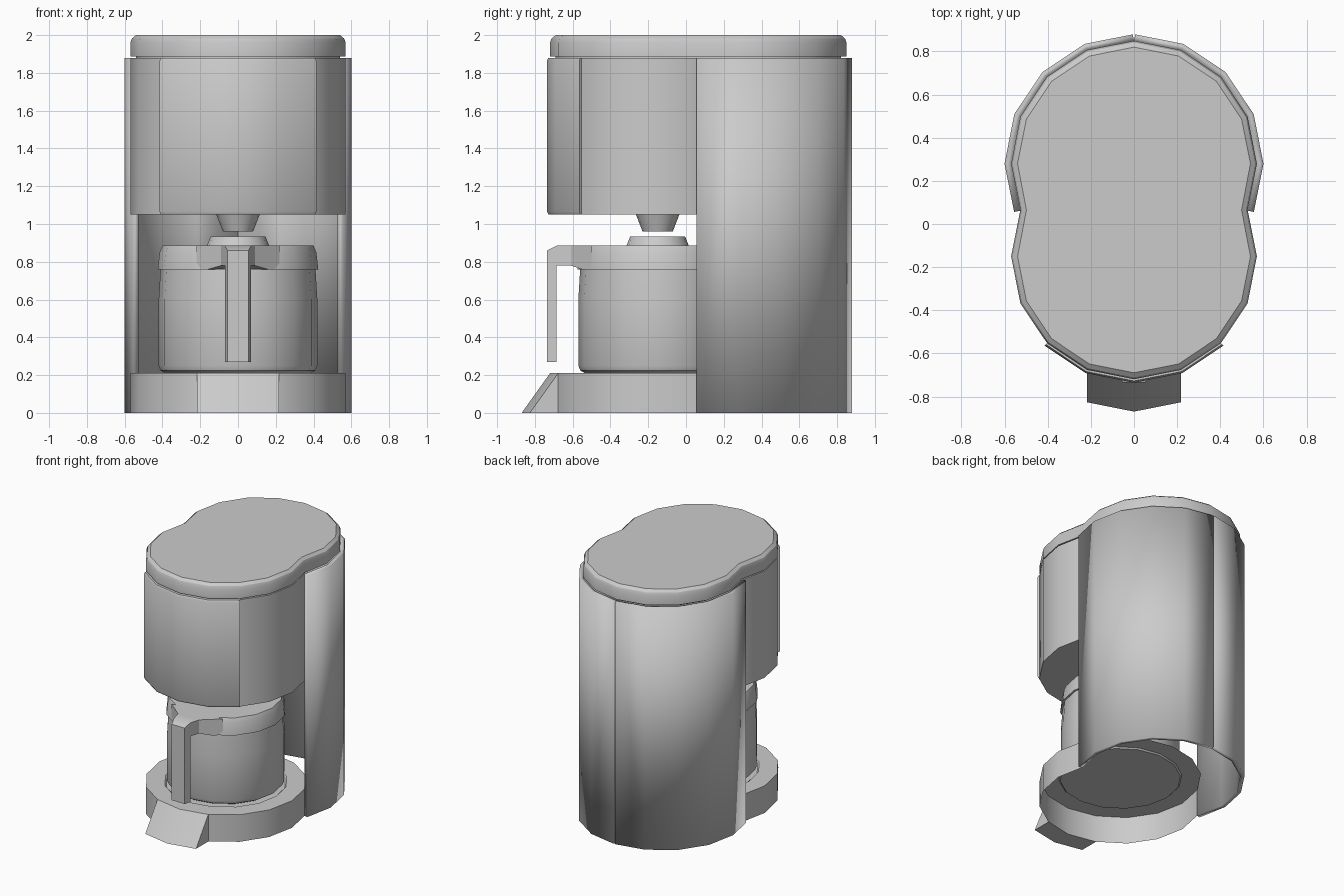
import bpy, bmesh
from math import sin, cos, radians

if "Cube" in bpy.data.objects:
    bpy.data.objects.remove(bpy.data.objects["Cube"])

FRONT, BACK, R = -0.15, 0.28, 0.57   # centres (y) and radius of the two 16-sided lobes


def finish(name, bm):
    bmesh.ops.remove_doubles(bm, verts=bm.verts, dist=0.0005)
    bmesh.ops.recalc_face_normals(bm, faces=bm.faces)
    me = bpy.data.meshes.new(name)
    bm.to_mesh(me)
    bm.free()
    ob = bpy.data.objects.new(name, me)
    bpy.context.collection.objects.link(ob)
    bpy.ops.object.select_all(action='DESELECT')
    ob.select_set(True)
    bpy.context.view_layer.objects.active = ob
    bpy.ops.object.shade_smooth_by_angle(angle=radians(30))
    return ob


def loft(bm, rings, closed=True, cap_start=True, cap_end=True):
    vs = [[bm.verts.new(p) for p in ring] for ring in rings]
    n = len(vs[0])
    for a, b in zip(vs, vs[1:]):
        for i in range(n if closed else n - 1):
            j = (i + 1) % n
            bm.faces.new((a[i], a[j], b[j], b[i]))
    if cap_start:
        bm.faces.new(vs[0])
    if cap_end:
        bm.faces.new(vs[-1])


def solid(name, rings, **kw):
    bm = bmesh.new()
    loft(bm, rings, **kw)
    return finish(name, bm)


def arc(r, z, first=0, last=15, cy=FRONT):
    """Points on a 16-sided circle, from step first to step last."""
    return [(r * cos(radians(22.5 * i)), cy + r * sin(radians(22.5 * i)), z)
            for i in range(first, last + 1)]


def lathe(name, profile, **kw):
    return solid(name, [arc(r, z) for r, z in profile], **kw)


def peanut(r, z):
    """Outline of both lobes joined at a waist."""
    waist = (r * cos(radians(22.5)), (FRONT + BACK) / 2, z)
    left = (-waist[0], waist[1], z)
    return [waist] + arc(r, z, 0, 8, BACK) + [left] + arc(r, z, 8, 16)


# Base: front wall, open below, with a shallow round recess on top
bm = bmesh.new()
loft(bm, [arc(R, 0, 7, 17), arc(R, 0.21, 7, 17)], closed=False, cap_start=False, cap_end=False)
loft(bm, [arc(R, 0.21), arc(0.435, 0.21), arc(0.425, 0.2)], cap_start=False)
finish("base", bm)

# Sloping lip at the foot of the base
top, low = arc(R, 0.21, 11, 13), arc(R, 0, 11, 13)
toe = [(x, y - 0.15, z) for x, y, z in low]
bm = bmesh.new()
loft(bm, [low, toe, top], closed=False, cap_start=False, cap_end=False)
for i in (0, 2):
    bm.faces.new([bm.verts.new(p) for p in (low[i], toe[i], top[i])])
finish("base_lip", bm)

# Back cover: half a curved sheet, thickened and mirrored
shell = solid("back_cover", [arc(R, 0, -1, 4, BACK), arc(R, 1.88, -1, 4, BACK)],
              closed=False, cap_start=False, cap_end=False)
m = shell.modifiers.new("thickness", 'SOLIDIFY')
m.thickness, m.use_even_offset = 0.03, True
m.offset = 1 if shell.data.polygons[0].normal.x > 0 else -1
m = shell.modifiers.new("mirror", 'MIRROR')
m.use_mirror_merge = False

# Upper housing and its raised front panel
lathe("upper_housing", [(R, 1.05), (R, 1.88)])
bm = bmesh.new()
rows = []
for r, z in ((0.565, 1.05), (0.578, 1.05), (0.586, 1.065), (0.586, 1.865), (0.578, 1.88), (0.565, 1.88)):
    rows.append(arc(r, z, 10, 14))
loft(bm, rows, closed=False, cap_start=False, cap_end=False)
for i in (0, 4):
    bm.faces.new([bm.verts.new(row[i]) for row in rows])
finish("front_panel", bm)

# Lid with a narrow neck below and a chamfered top edge
solid("lid", [peanut(0.54, 1.87), peanut(0.54, 1.888), peanut(R, 1.888),
              peanut(R, 1.96), peanut(0.562, 1.982), peanut(0.54, 2.0)])

# Drip nozzle
lathe("nozzle", [(0.08, 0.96), (0.115, 1.05)])

# Carafe, collar and pouring cap
lathe("carafe", [(0.385, 0.21), (0.41, 0.225), (0.42, 0.25), (0.42, 0.6), (0.41, 0.765)])
lathe("carafe_collar", [(0.40, 0.76), (0.425, 0.76), (0.415, 0.85), (0.40, 0.885)])
lathe("carafe_cap", [(0.165, 0.885), (0.145, 0.935)])

# Handle: arm flaring into the collar, then the upright grip
arm = []
for w, y, z0, z1 in ((0.22, -0.50, 0.76, 0.885), (0.16, -0.55, 0.76, 0.885), (0.09, -0.61, 0.78, 0.885),
                     (0.07, -0.685, 0.78, 0.885), (0.055, -0.735, 0.78, 0.86)):
    arm.append([(-w, y, z0), (w, y, z0), (w, y, z1), (-w, y, z1)])
solid("handle_arm", arm)
solid("handle_grip", [[(-0.07, -0.685, z), (0.07, -0.685, z), (0.055, -0.735, z), (-0.055, -0.735, z)]
                      for z in (0.27, 0.78)])
